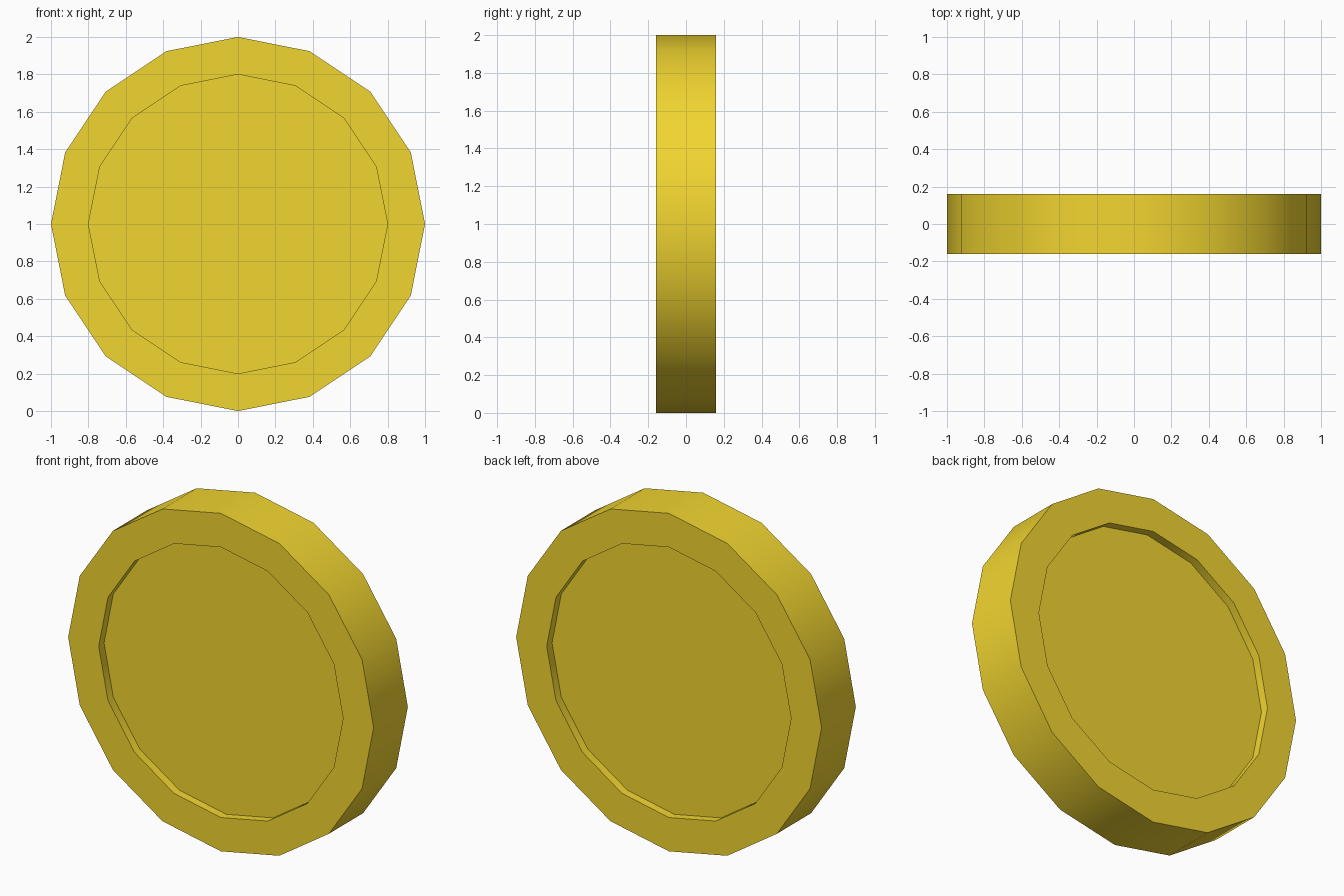
import bpy, bmesh
from math import pi
from mathutils import Matrix, Vector

if "Cube" in bpy.data.objects:
    bpy.data.objects.remove(bpy.data.objects["Cube"])

SIDES, RADIUS, THICK = 16, 1.0, 0.32
INNER, RECESS = 0.8, 0.05

# Coin disc: 16-sided cylinder along z
bm = bmesh.new()
bmesh.ops.create_cone(bm, cap_ends=True, segments=SIDES, radius1=RADIUS,
                      radius2=RADIUS, depth=THICK)

# Raised rim and recessed centre on both faces
caps = [f for f in bm.faces if len(f.verts) == SIDES]
for cap in caps:
    direction = 1 if cap.calc_center_median().z > 0 else -1
    ring = bmesh.ops.extrude_discrete_faces(bm, faces=[cap])["faces"][0]
    bmesh.ops.scale(bm, vec=Vector((INNER, INNER, 1)), verts=ring.verts[:])
    floor = bmesh.ops.extrude_discrete_faces(bm, faces=[ring])["faces"][0]
    bmesh.ops.translate(bm, vec=Vector((0, 0, -direction * RECESS)),
                        verts=floor.verts[:])

# Stand the coin on its edge, faces toward -y and +y
bm.transform(Matrix.Translation((0, 0, RADIUS)) @ Matrix.Rotation(pi / 2, 4, 'X'))
bmesh.ops.recalc_face_normals(bm, faces=bm.faces[:])

mesh = bpy.data.meshes.new("coin")
bm.to_mesh(mesh)
bm.free()
coin = bpy.data.objects.new("coin", mesh)
bpy.context.collection.objects.link(coin)

# Yellow gold colour
gold = bpy.data.materials.new("gold")
gold.diffuse_color = (0.89, 0.67, 0.03, 1)
gold.use_nodes = True
gold.node_tree.nodes["Principled BSDF"].inputs["Base Color"].default_value = gold.diffuse_color
mesh.materials.append(gold)

# Smooth edge band, crisp rims
bpy.context.view_layer.objects.active = coin
coin.select_set(True)
bpy.ops.object.shade_smooth_by_angle(angle=pi / 6)
